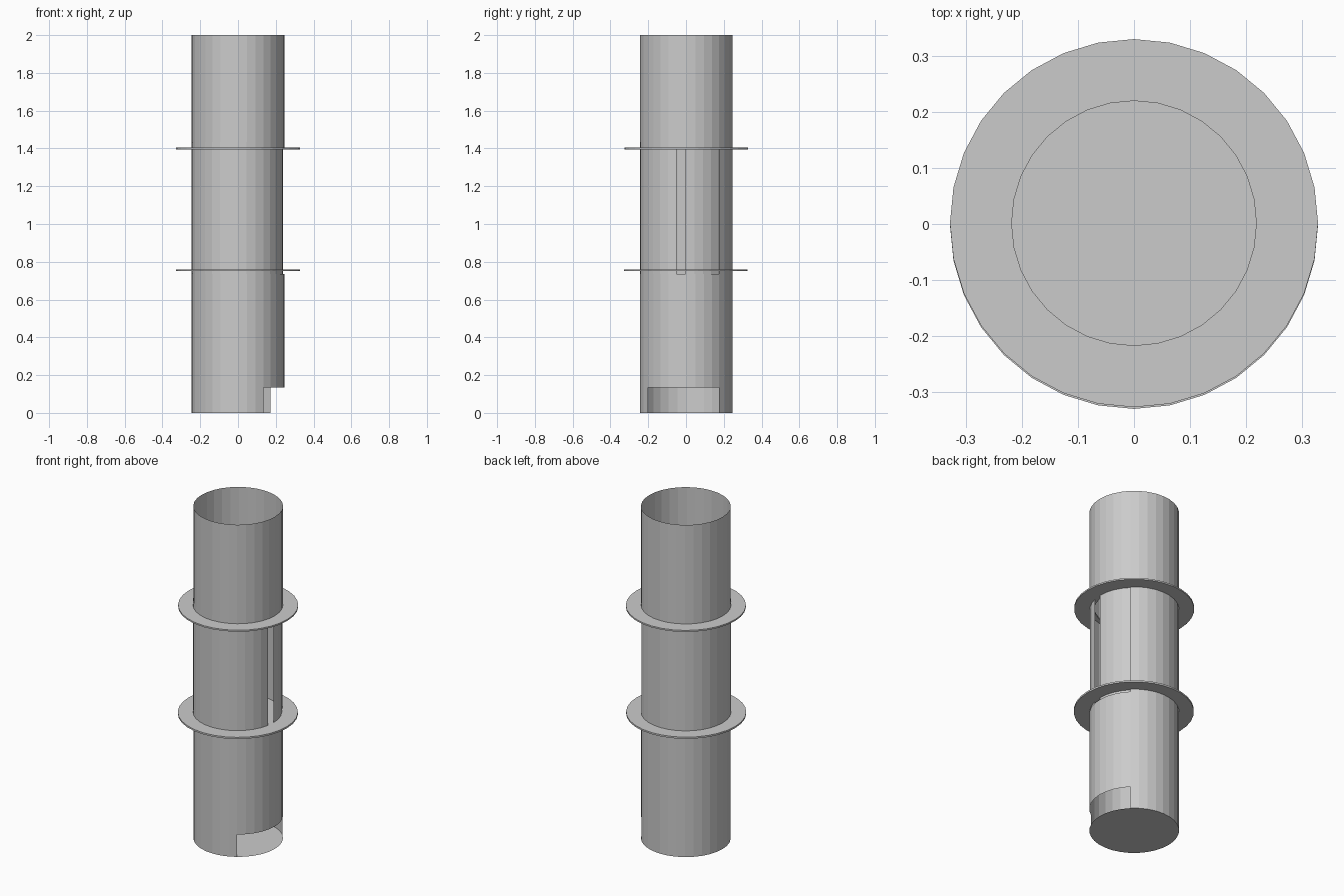
import bpy, bmesh
from math import sin, cos, tau

if "Cube" in bpy.data.objects:
    bpy.data.objects.remove(bpy.data.objects["Cube"])

N = 32  # sides of every round part


def make_object(name, bm):
    bmesh.ops.remove_doubles(bm, verts=bm.verts, dist=1e-6)
    mesh = bpy.data.meshes.new(name)
    bm.to_mesh(mesh)
    bm.free()
    obj = bpy.data.objects.new(name, mesh)
    bpy.context.collection.objects.link(obj)
    return obj


def lathe(name, profile, centre=(0, 0), openings=(), closed=False):
    """Revolve (radius, z) points; openings are (band, first side, last side)."""
    bm = bmesh.new()
    rings = [[bm.verts.new((centre[0] + r * cos(tau * i / N),
                            centre[1] + r * sin(tau * i / N), z))
              for i in range(N)] for r, z in profile]
    bands = len(rings) if closed else len(rings) - 1
    for b in range(bands):
        lo, hi = rings[b], rings[(b + 1) % len(rings)]
        skip = {s % N for band, a, e in openings if band == b for s in range(a, e)}
        for i in range(N):
            if i not in skip:
                j = (i + 1) % N
                bm.faces.new((lo[i], lo[j], hi[j], hi[i]))
    return make_object(name, bm)


def disc(name, radius, z, depth, centre=(0, 0)):
    bm = bmesh.new()
    base = bm.faces.new([bm.verts.new((centre[0] + radius * cos(tau * i / N),
                                       centre[1] + radius * sin(tau * i / N), z))
                         for i in range(N)])
    if depth:
        ext = bmesh.ops.extrude_face_region(bm, geom=[base], use_keep_orig=True)
        for v in ext["geom"]:
            if isinstance(v, bmesh.types.BMVert):
                v.co.z += depth
        bmesh.ops.recalc_face_normals(bm, faces=bm.faces)
    else:
        base.normal_flip()
    return make_object(name, bm)


C = (0, 0.0015)

# Thin outer tube with a slot at the foot and a window between the flanges
lathe("outer_tube", [(0.245, 0), (0.245, 0.135), (0.245, 0.735),
                     (0.245, 1.40), (0.245, 2.0)],
      C, openings=[(0, -5, 4), (2, -5, 4)])
disc("tube_floor", 0.245, 0, 0, C)

# Inner sleeve seen in the window, with one narrow vertical gap
lathe("inner_sleeve", [(0.2425, 0.735), (0.2425, 1.40), (0.2425, 1.435)],
      (-0.003, -0.002), openings=[(0, -1, 0)])

# Flanges: upper one is a ring, lower one closes the tube
lathe("upper_flange", [(0.218, 1.395), (0.328, 1.395),
                       (0.328, 1.404), (0.218, 1.404)], C, closed=True)
disc("lower_flange", 0.328, 0.750, 0.010, (0, -0.0015))
